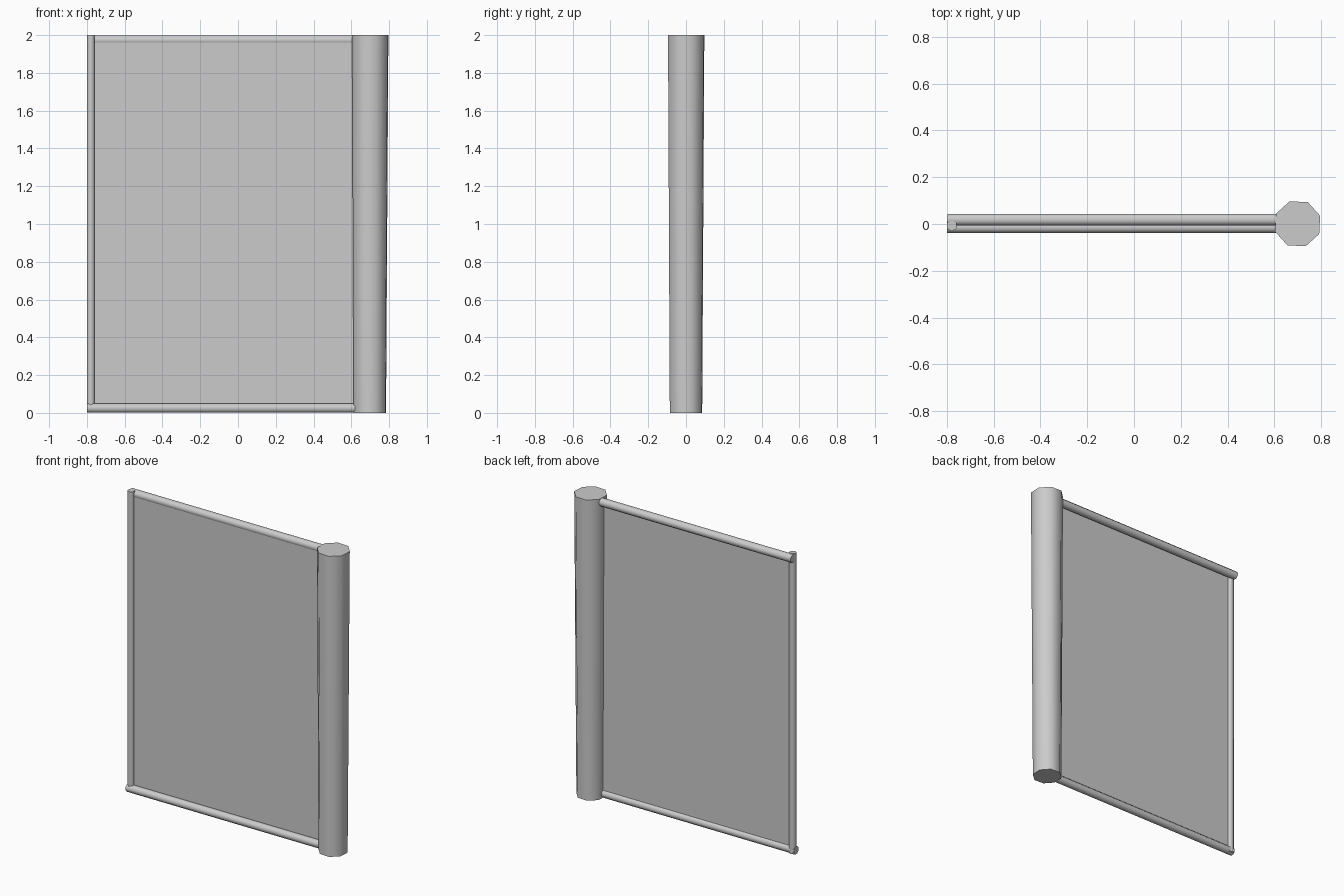
import bpy, math
from mathutils import Vector

if "Cube" in bpy.data.objects:
    bpy.data.objects.remove(bpy.data.objects["Cube"])


def rod(name, a, b, r1, r2, sides, turn=0.0):
    """Capped, smooth-shaded low-poly rod from point a to point b."""
    a, b = Vector(a), Vector(b)
    axis = b - a
    bpy.ops.mesh.primitive_cone_add(vertices=sides, radius1=r1, radius2=r2,
                                    depth=axis.length)
    ob = bpy.context.object
    ob.name = name
    for v in ob.data.vertices:
        x, y = v.co.x, v.co.y
        c, s = math.cos(turn), math.sin(turn)
        v.co.x, v.co.y = x * c - y * s, x * s + y * c
    ob.rotation_euler = axis.to_track_quat('Z', 'Y').to_euler()
    ob.location = (a + b) / 2
    bpy.ops.object.shade_smooth_by_angle(angle=math.radians(65))
    return ob


# main post, slightly wider at the top
rod("main_post", (0.698, 0, 0), (0.70, 0.001, 2), 0.091, 0.102, 8, math.radians(-7))

# thin outer post
rod("outer_post", (-0.779, -0.008, 0.005), (-0.779, -0.008, 2), 0.023, 0.023, 6)

# top rail sits toward the back, bottom rail toward the front
rod("top_rail", (-0.798, 0.018, 1.973), (0.68, 0.018, 1.973), 0.027, 0.027, 8, math.radians(22.5))
rod("bottom_rail", (-0.80, -0.014, 0.025), (0.68, -0.014, 0.025), 0.026, 0.026, 8, math.radians(22.5))

# flat panel between the rails
me = bpy.data.meshes.new("panel")
me.from_pydata([(-0.78, -0.005, 0.025), (0.68, -0.005, 0.025),
                (0.68, -0.005, 1.98), (-0.78, -0.005, 1.98)], [], [(0, 1, 2, 3)])
bpy.context.collection.objects.link(bpy.data.objects.new("panel", me))
